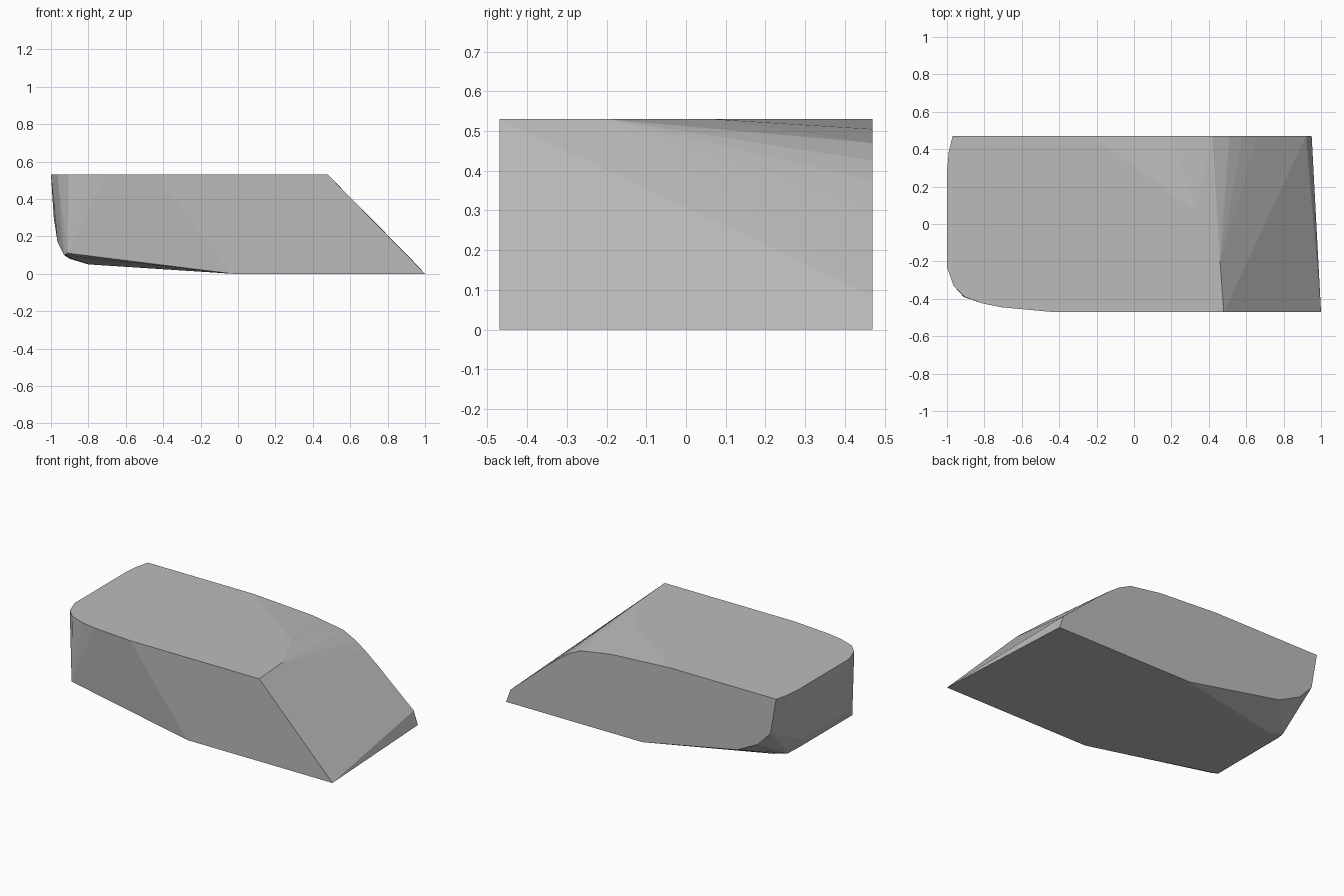
import bpy
import bmesh

cube = bpy.data.objects.get("Cube")
if cube:
    bpy.data.objects.remove(cube, do_unlink=True)

HEIGHT = 0.53
SIDE = 0.47

# Plan outline of the flat top
top_outline = [(0.48, -SIDE), (0.46, -0.2), (0.33, 0.07), (-0.22, SIDE),
               (-0.97, SIDE), (-0.99, 0.39), (-1, 0.28), (-1, -0.23),
               (-0.965, -0.33), (-0.905, -0.39), (-0.81, -0.425),
               (-0.71, -0.445), (-0.44, -SIDE)]

# Rounded profile of the back face
back_profile = [(0.2, 0.505), (0.42, 0.47), (0.51, 0.425), (0.58, 0.375),
                (0.66, 0.31), (0.92, 0.085), (0.95, 0), (-0.02, 0),
                (-0.69, 0.13), (-0.84, 0.205), (-0.93, 0.3)]

# Front base edge, then the chamfered underside and blunt end
lower_points = [(1, -SIDE, 0), (-0.03, -SIDE, 0),
                (-0.7, -0.43, 0.33), (-0.91, -0.39, 0.11),
                (-0.93, -0.36, 0.1), (-0.93, 0.18, 0.1),
                (-0.9, 0.25, 0.08), (-0.8, 0.25, 0.05),
                (-0.965, -0.25, 0.17), (-0.965, 0.2, 0.17),
                (-0.985, 0.2, 0.3)]

points = [(x, y, HEIGHT) for x, y in top_outline]
points += [(x, SIDE, z) for x, z in back_profile]
points += lower_points

# Faceted shell wrapped round the profiles
bm = bmesh.new()
for p in points:
    bm.verts.new(p)
hull = bmesh.ops.convex_hull(bm, input=bm.verts[:])
spare = {v for v in hull["geom_interior"] + hull["geom_unused"]
         if isinstance(v, bmesh.types.BMVert)}
bmesh.ops.delete(bm, geom=list(spare), context="VERTS")
bmesh.ops.dissolve_limit(bm, angle_limit=0.005, verts=bm.verts[:],
                         edges=bm.edges[:])
bmesh.ops.recalc_face_normals(bm, faces=bm.faces[:])

mesh = bpy.data.meshes.new("wedge_block")
bm.to_mesh(mesh)
bm.free()
block = bpy.data.objects.new("wedge_block", mesh)
bpy.context.collection.objects.link(block)

# Plain grey stone
color = (0.5, 0.5, 0.5, 1)
grey = bpy.data.materials.new("stone_grey")
grey.use_nodes = True
grey.diffuse_color = color
grey.node_tree.nodes["Principled BSDF"].inputs["Base Color"].default_value = color
mesh.materials.append(grey)
